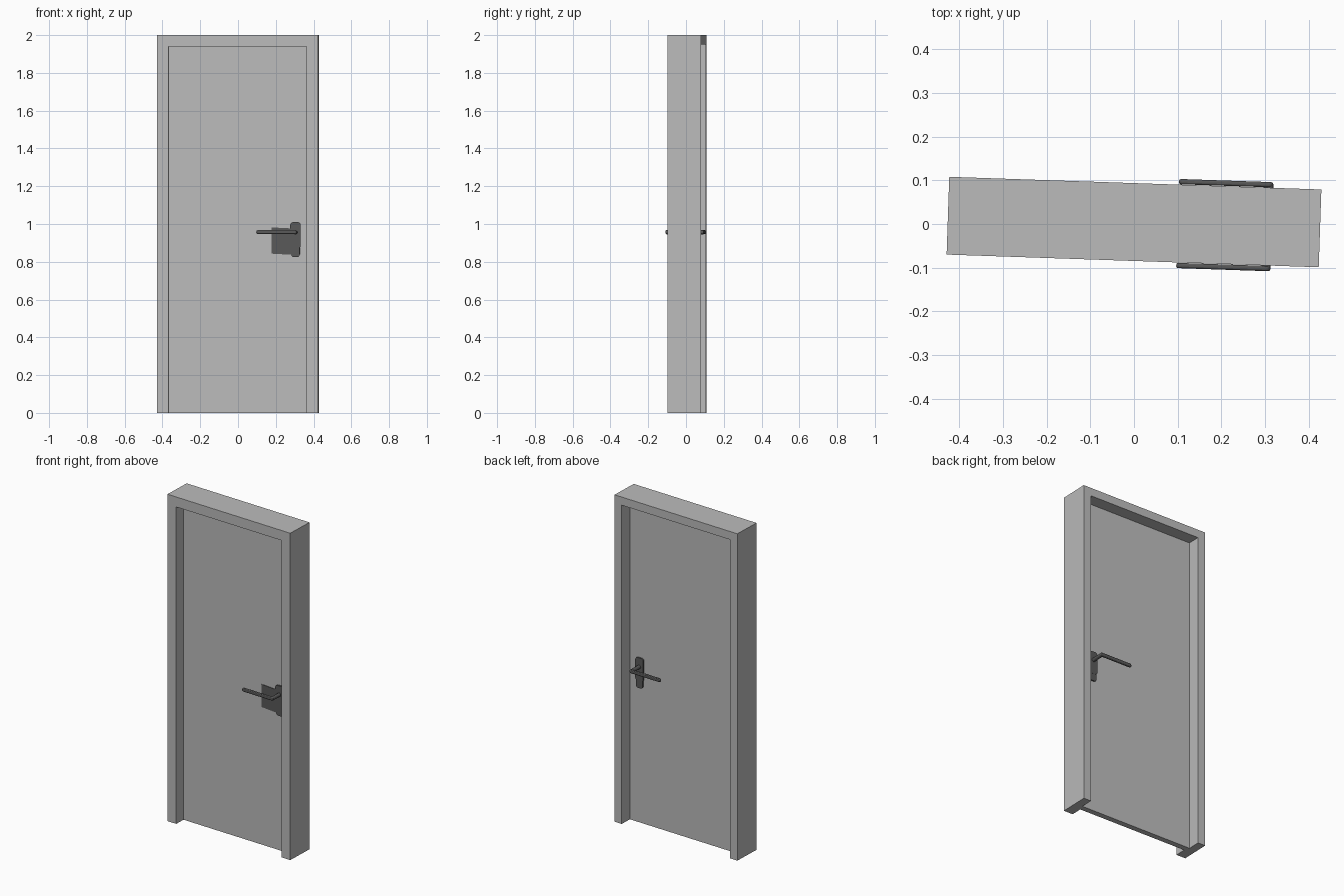
import bpy, bmesh, math
from mathutils import Matrix

cube = bpy.data.objects.get("Cube")
if cube:
    bpy.data.objects.remove(cube)

# The whole door stands turned slightly about the vertical axis
PLACE = Matrix.Translation((0, 0.0045, 0)) @ Matrix.Rotation(math.radians(-1.95), 4, 'Z')


def material(name, value):
    m = bpy.data.materials.new(name)
    m.use_nodes = True
    color = (value, value, value, 1)
    m.diffuse_color = color
    m.node_tree.nodes["Principled BSDF"].inputs["Base Color"].default_value = color
    return m


GREY = material("light grey paint", 0.5)
DARK = material("dark metal", 0.1)


def prism(name, outline, y0, y1, mat, bevel=0, segments=2):
    """Extrude an outline of (x, z) points from depth y0 to y1."""
    bm = bmesh.new()
    face = bm.faces.new([bm.verts.new((x, y0, z)) for x, z in outline])
    moved = bmesh.ops.extrude_face_region(bm, geom=[face])["geom"]
    bmesh.ops.translate(bm, vec=(0, y1 - y0, 0),
                        verts=[v for v in moved if isinstance(v, bmesh.types.BMVert)])
    bmesh.ops.recalc_face_normals(bm, faces=bm.faces)
    mesh = bpy.data.meshes.new(name)
    bm.to_mesh(mesh)
    bm.free()
    mesh.materials.append(mat)
    ob = bpy.data.objects.new(name, mesh)
    bpy.context.collection.objects.link(ob)
    ob.matrix_world = PLACE
    if bevel:
        mod = ob.modifiers.new("rounded edges", 'BEVEL')
        mod.width, mod.segments = bevel, segments
        mod.limit_method = 'ANGLE'
        for p in mesh.polygons:
            p.use_smooth = True
        mesh.set_sharp_from_angle(angle=math.radians(40))
    return ob


def box(x0, x1, z0, z1):
    return [(x0, z0), (x1, z0), (x1, z1), (x0, z1)]


def rounded(x0, x1, z0, z1, r, steps=4):
    pts = []
    corners = ((x1 - r, z1 - r), (x0 + r, z1 - r), (x0 + r, z0 + r), (x1 - r, z0 + r))
    for q, (cx, cz) in enumerate(corners):
        for i in range(steps + 1):
            a = math.pi / 2 * (q + i / steps)
            pts.append((cx + r * math.cos(a), cz + r * math.sin(a)))
    return pts


def arch(border):
    """Outline of the frame: two jambs and a header, open at the floor."""
    w, h = 0.426, 2.0
    i, t = w - border, h - border
    return [(-w, 0), (-w, h), (w, h), (w, 0), (i, 0), (i, t), (-i, t), (-i, 0)]


# Frame: a wider stop in front, a slimmer rebate behind that holds the leaf
FRONT, BACK, HALF = -0.021, 0.013, 0.089
prism("frame_front", arch(0.061), -HALF, FRONT, GREY)
prism("frame_back", arch(0.05), FRONT, HALF, GREY)
prism("door_leaf", box(-0.376, 0.376, 0, 1.95), FRONT, BACK, GREY)

# Lock case showing on the front of the leaf
prism("lock_case", [(0.177, 0.843), (0.32, 0.835), (0.32, 0.975), (0.177, 0.982)],
      FRONT - 0.003, BACK - 0.005, DARK)

# Escutcheon, spindle and lever on each side
for side, s, face in (("front", -1, FRONT), ("back", 1, BACK)):
    prism(side + "_escutcheon_upper", rounded(0.277, 0.333, 0.87, 1.01, 0.016),
          face, face + s * 0.009, DARK)
    prism(side + "_escutcheon_lower", rounded(0.283, 0.328, 0.825, 0.93, 0.014),
          face, face + s * 0.008, DARK)
    prism(side + "_handle_spindle", rounded(0.294, 0.316, 0.945, 0.967, 0.011),
          face, s * 0.098, DARK)
    prism(side + "_handle_lever", rounded(0.1, 0.315, 0.946, 0.968, 0.01),
          s * 0.09, s * 0.102, DARK, bevel=0.004)
